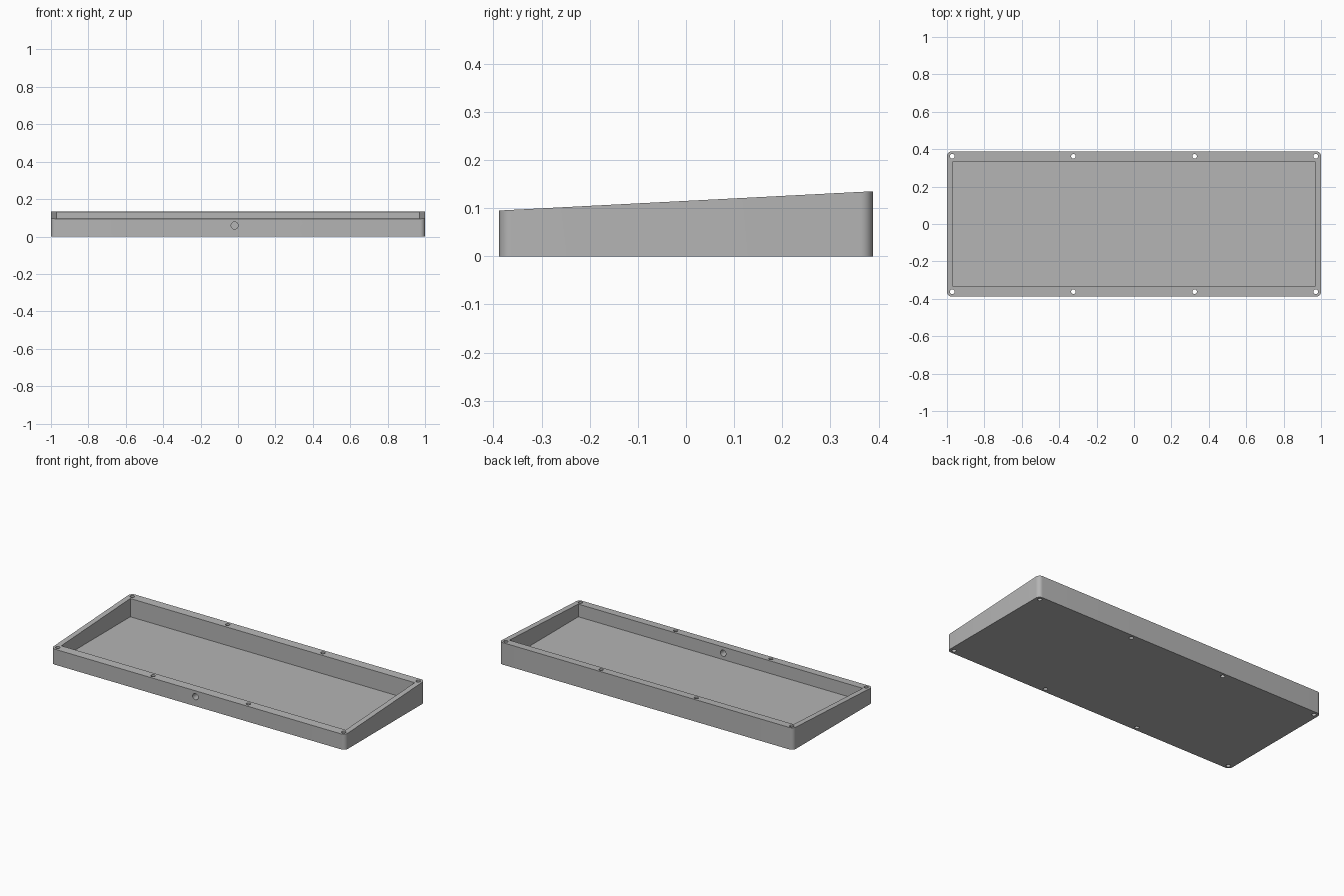
import bpy
import bmesh
from math import cos, sin, pi, radians
from mathutils import Matrix

if "Cube" in bpy.data.objects:
    bpy.data.objects.remove(bpy.data.objects["Cube"], do_unlink=True)

HALF_X, HALF_Y = 1.0, 0.388       # outer footprint
IN_X, IN_Y = 0.967, 0.335         # cavity footprint
FRONT_H, BACK_H = 0.095, 0.135    # sloping rim heights
FLOOR = 0.02
CORNER = 0.026
SCREW_R, PORT_R = 0.0125, 0.019

grey = bpy.data.materials.new("plain grey")
grey.use_nodes = True
colour = (0.46, 0.46, 0.46, 1)
grey.diffuse_color = colour
bsdf = next(n for n in grey.node_tree.nodes if n.type == 'BSDF_PRINCIPLED')
bsdf.inputs["Base Color"].default_value = colour
bsdf.inputs["Roughness"].default_value = 0.6


def make_object(name, bm):
    bmesh.ops.recalc_face_normals(bm, faces=bm.faces)
    mesh = bpy.data.meshes.new(name)
    bm.to_mesh(mesh)
    bm.free()
    obj = bpy.data.objects.new(name, mesh)
    mesh.materials.append(grey)
    bpy.context.collection.objects.link(obj)
    return obj


def rim_height(y):
    return FRONT_H + (BACK_H - FRONT_H) * (y + HALF_Y) / (2 * HALF_Y)


def rounded_outline(steps=8):
    points = []
    for i, (sx, sy) in enumerate([(1, 1), (-1, 1), (-1, -1), (1, -1)]):
        for k in range(steps + 1):
            a = (i + k / steps) * pi / 2
            points.append((sx * (HALF_X - CORNER) + CORNER * cos(a),
                           sy * (HALF_Y - CORNER) + CORNER * sin(a)))
    return points


# Solid wedge body with rounded upright corners
bm = bmesh.new()
outline = rounded_outline()
low = [bm.verts.new((x, y, 0)) for x, y in outline]
high = [bm.verts.new((x, y, rim_height(y))) for x, y in outline]
bm.faces.new(low)
bm.faces.new(high)
for i in range(len(low)):
    j = (i + 1) % len(low)
    bm.faces.new((low[i], low[j], high[j], high[i]))
tray = make_object("tray", bm)


def box_cutter():
    bm = bmesh.new()
    bmesh.ops.create_cube(bm, size=1, matrix=Matrix.Translation((0, 0, FLOOR + 0.25))
                          @ Matrix.Diagonal((2 * IN_X, 2 * IN_Y, 0.5, 1)))
    return make_object("cavity_cutter", bm)


def round_cutter(name, radius, depth, matrix):
    bm = bmesh.new()
    bmesh.ops.create_cone(bm, cap_ends=True, segments=32, radius1=radius,
                          radius2=radius, depth=depth, matrix=matrix)
    return make_object(name, bm)


# Cavity, screw holes through the long walls, and the port in the front wall
cutters = [box_cutter()]
for x in (-0.972, -0.324, 0.324, 0.972):
    for y in (-0.362, 0.362):
        cutters.append(round_cutter("screw_hole_cutter", SCREW_R, 0.6,
                                    Matrix.Translation((x, y, 0.1))))
cutters.append(round_cutter("port_cutter", PORT_R, 0.2,
                            Matrix.Translation((-0.018, -HALF_Y, 0.059))
                            @ Matrix.Rotation(pi / 2, 4, 'X')))

bpy.ops.object.select_all(action='DESELECT')
bpy.context.view_layer.objects.active = tray
tray.select_set(True)
for cutter in cutters:
    cutter.hide_render = True
    mod = tray.modifiers.new("cut", 'BOOLEAN')
    mod.operation = 'DIFFERENCE'
    mod.solver = 'EXACT'
    mod.object = cutter
    bpy.ops.object.modifier_apply(modifier=mod.name)
    bpy.data.objects.remove(cutter, do_unlink=True)

bpy.ops.object.shade_smooth_by_angle(angle=radians(30))
